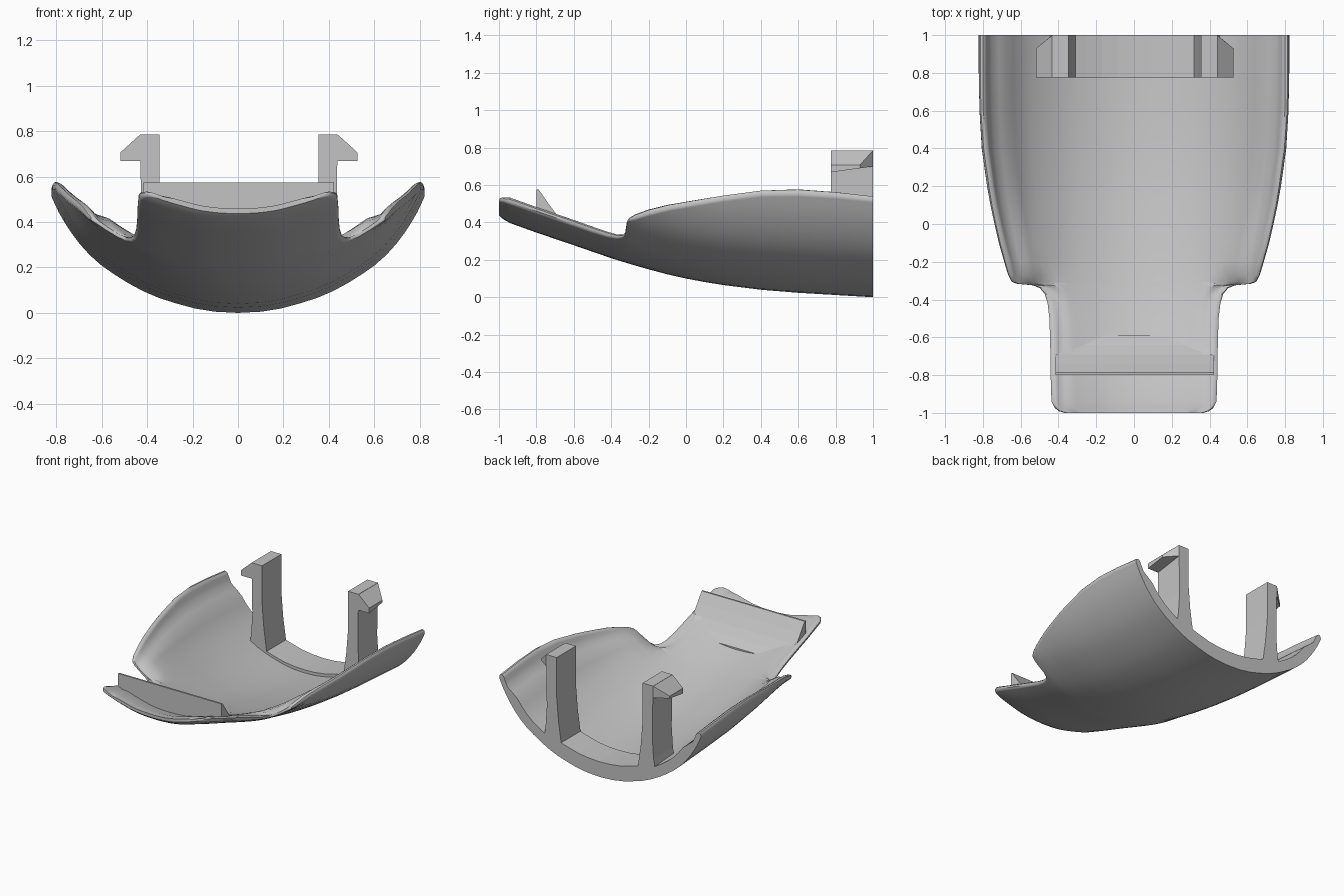
import bpy, bmesh, math
from mathutils import Vector

cube = bpy.data.objects.get("Cube")
if cube:
    bpy.data.objects.remove(cube)

grey = bpy.data.materials.new("plain grey")
grey.use_nodes = True
COLOUR = (0.55, 0.55, 0.55, 1)
grey.diffuse_color = COLOUR
grey.node_tree.nodes["Principled BSDF"].inputs["Base Color"].default_value = COLOUR


def clamp(value, low=0, high=1):
    return max(low, min(high, value))


def curve(points, x):
    """Smooth interpolation through a few sorted points."""
    n = len(points)
    x = clamp(x, points[0][0], points[-1][0])
    i = next((k for k in range(n - 1) if x <= points[k + 1][0]), n - 2)

    def slope(k):
        a, b = points[max(k - 1, 0)], points[min(k + 1, n - 1)]
        return (b[1] - a[1]) / (b[0] - a[0])
    (x0, y0), (x1, y1) = points[i], points[i + 1]
    h = x1 - x0
    t = (x - x0) / h
    return ((2*t**3 - 3*t**2 + 1) * y0 + (t**3 - 2*t**2 + t) * h * slope(i)
            + (3*t**2 - 2*t**3) * y1 + (t**3 - t**2) * h * slope(i + 1))


def loft(name, rings, smooth=False):
    """Join closed rings of points into a capped solid."""
    bm = bmesh.new()
    loops = [[bm.verts.new(p) for p in ring] for ring in rings]
    n = len(loops[0])
    for a, b in zip(loops, loops[1:]):
        for k in range(n):
            bm.faces.new((a[k], a[(k + 1) % n], b[(k + 1) % n], b[k]))
    bm.faces.new(loops[0])
    bm.faces.new(loops[-1])
    bmesh.ops.recalc_face_normals(bm, faces=bm.faces)
    mesh = bpy.data.meshes.new(name)
    bm.to_mesh(mesh)
    bm.free()
    mesh.materials.append(grey)
    obj = bpy.data.objects.new(name, mesh)
    bpy.context.collection.objects.link(obj)
    if smooth:
        bpy.ops.object.select_all(action='DESELECT')
        obj.select_set(True)
        bpy.context.view_layer.objects.active = obj
        bpy.ops.object.shade_smooth_by_angle(angle=math.radians(35))
    return obj


def prism(name, profile, y0, y1):
    """Extrude an x-z profile along y."""
    return loft(name, [[(x, y, z) for x, z in profile] for y in (y0, y1)])


# Shell curves: keel height, cross-section, section scale and plan outline
KEEL = [(-1, .437), (-.975, .416), (-.93, .392), (-.6, .278), (-.32, .184),
        (0, .1), (.4, .04), (1, 0)]
SECTION = [(0, 0), (.1, .005), (.2, .022), (.4, .087), (.6, .208), (.7, .307),
           (.78, .425), (.83, .53)]
SCALE = [(-1, 1), (-.6, 1.03), (-.4, 1.06), (-.3, 1.06), (-.2, 1),
         (-.1, .975), (.1, .97), (.4, .98), (1, 1)]
TIP = [(-1, .36), (-.992, .39), (-.975, .412), (-.94, .428)]
NOTCH = [(-.6, .436), (-.5, .44), (-.42, .45), (-.37, .467), (-.34, .495),
         (-.325, .53), (-.32, .58), (-.316, .62), (-.305, .645), (-.27, .662)]
SIDES = [(-.2, .684), (-.1, .714), (0, .738), (.1, .76), (.2, .778),
         (.4, .806), (.6, .818), (.8, .822), (1, .822)]


def section_point(x, y):
    s = curve(SCALE, y)
    return Vector((x, curve(KEEL, y) + curve(SECTION, abs(x) / s) * s))


def shell_ring(y, w):
    full = .055 + .02 * clamp((y + .5) / .5)
    tip = clamp(.4 + (y + 1) / .08)
    notch = 1 - clamp(.35 + (y + .32) / .1, .35)
    count = 16
    half_out, half_in = [], []
    for i in range(count + 1):
        x = w * math.sin(i / count * math.pi / 2) ** .9
        p = section_point(x, y)
        d = section_point(x + .004, y) - section_point(max(x - .004, 0), y)
        normal = Vector((-d.y, d.x)).normalized() if i else Vector((0, 1))
        lip = clamp((.075 - (w - x)) / .04)
        thin = 1 - notch * clamp((x - .43) / .07)
        half_out.append(p)
        half_in.append(p + normal * (full + (.04 - full) * lip) * tip * thin)
    # rounded rim between outer and inner skin
    a, b = half_out[-1], half_in[-1]
    along = (half_out[-1] - half_out[-2]).normalized()
    bulge = min(.02, (b - a).length / 2)
    rim = [a.lerp(b, t) + along * k * bulge for t, k in ((.2, .7), (.5, 1), (.8, .7))]
    right = half_out + rim + half_in[::-1]
    left = [Vector((-p.x, p.y)) for p in right[-2:0:-1]]
    return [(p.x, y, p.y) for p in right + left]


outline = TIP + [(-.8, .433), (-.7, .434)] + NOTCH + SIDES
loft("curved_shell", [shell_ring(y, w) for y, w in outline], smooth=True)


# Raised floor pad between the posts
def floor_z(x, y=.9):
    return section_point(x, y).y


xs = [-.34 + .68 * i / 8 for i in range(9)]
prism("floor_pad", [(x, floor_z(x) + .02) for x in xs]
      + [(x, floor_z(x) + .105) for x in reversed(xs)], .775, 1)

# Clip posts with flared feet, and their hooks with sloped tops and cut corners
SHIFT = .004
for side, name in ((1, "left"), (-1, "right")):
    post = [(.30, .07), (.315, .18), (.335, .32), (.35, .5), (.35, .785),
            (.435, .785), (.43, .4), (.44, .25), (.46, .14)]
    prism(name + "_clip_post", [(side * x + SHIFT, z) for x, z in post], .775, 1)
    plan = [(.38, .775), (.522, .775), (.522, .93), (.437, 1), (.38, 1)]
    top = [(.38, .775), (.437, .775), (.437, .999), (.436, 1), (.38, 1)]
    rings = [[(x, y, .668 + .14 * (y - .775)) for x, y in plan],
             [(x, y, .707) for x, y in plan],
             [(x, y, .784) for x, y in top]]
    loft(name + "_clip_hook",
         [[(side * x + SHIFT, y, z) for x, y, z in ring] for ring in rings])

# Upright stop on the tongue: thin crest with a concave ramp sunk into the floor
ramp = [(-.8, .575), (-.787, .575), (-.74, .507), (-.69, .44), (-.64, .387),
        (-.59, .342)]
stop = []
for i in range(13):
    x = -.42 + .84 * i / 12
    upper = [(x + SHIFT, y, max(z, floor_z(x, y) + .03)) for y, z in ramp]
    lower = [(x + SHIFT, y, floor_z(x, y) + .02) for y, z in reversed(ramp)]
    stop.append(upper + lower)
loft("tongue_stop", stop)
